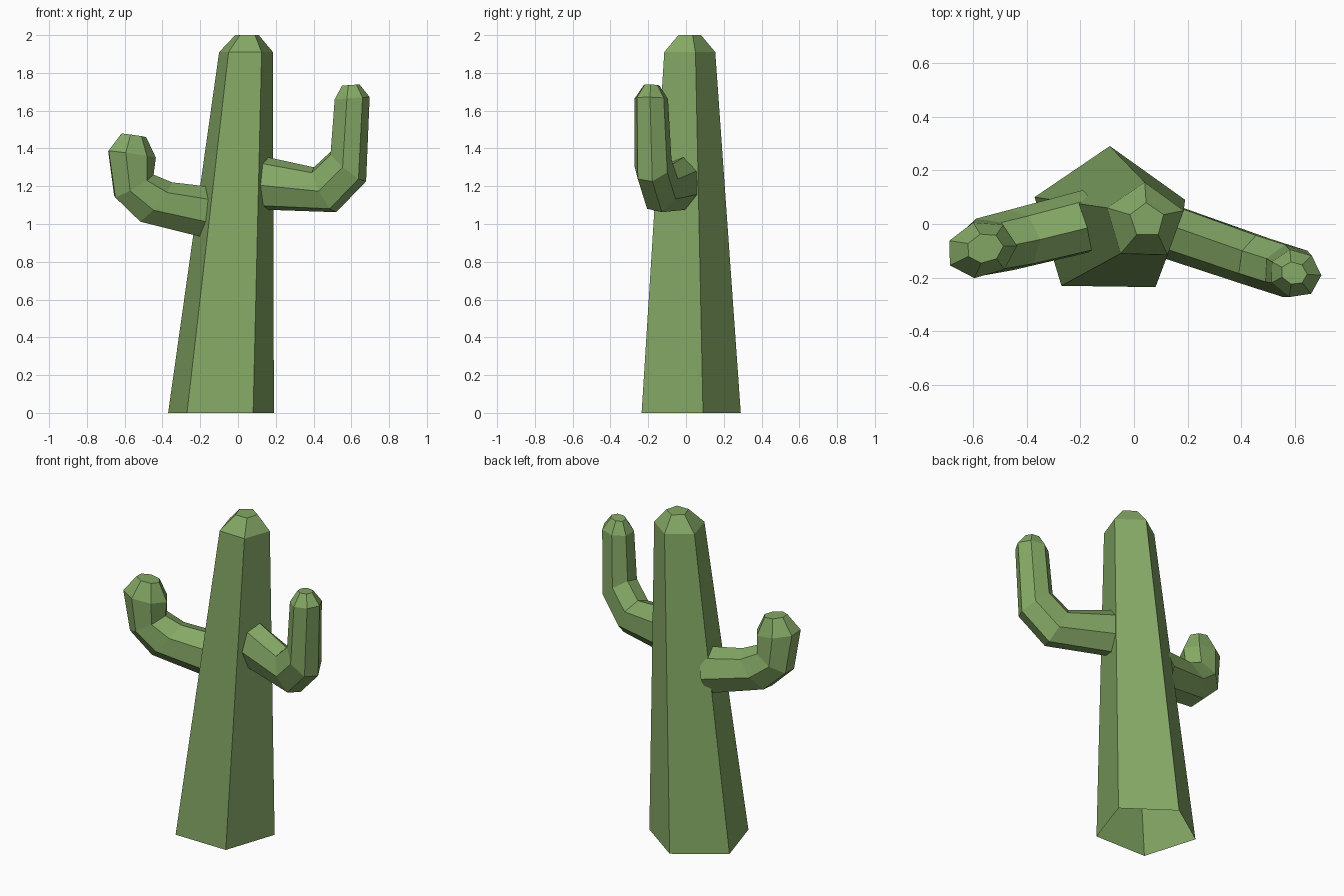
import bpy
import math
from mathutils import Vector

default_cube = bpy.data.objects.get("Cube")
if default_cube:
    bpy.data.objects.remove(default_cube)

GREEN = (0.23, 0.39, 0.13, 1)
mat = bpy.data.materials.new("cactus green")
mat.use_nodes = True
mat.diffuse_color = GREEN
bsdf = mat.node_tree.nodes["Principled BSDF"]
bsdf.inputs["Base Color"].default_value = GREEN
bsdf.inputs["Roughness"].default_value = 0.9


def loft(name, rings):
    """Join equal-sized rings with flat faces and cap the last one."""
    n = len(rings[0])
    verts = [p for ring in rings for p in ring]
    faces = []
    for r in range(len(rings) - 1):
        for i in range(n):
            a, b = r * n + i, r * n + (i + 1) % n
            faces.append((a, b, b + n, a + n))
    faces.append(tuple(range(len(verts) - n, len(verts))))
    mesh = bpy.data.meshes.new(name)
    mesh.from_pydata(verts, [], faces)
    mesh.materials.append(mat)
    obj = bpy.data.objects.new(name, mesh)
    bpy.context.collection.objects.link(obj)
    return obj


def arm(name, outward, sections, phase, sides=7):
    """Bent tube: each section is centre, tilt in degrees, in-plane and sideways radius."""
    out = Vector(outward).normalized()
    up = Vector((0, 0, 1))
    side = up.cross(out)
    rings = []
    for centre, tilt, r_plane, r_side in sections:
        t = math.radians(tilt)
        u = up * math.cos(t) - out * math.sin(t)
        ring = []
        for i in range(sides):
            a = math.radians(phase) - i * math.tau / sides
            ring.append(Vector(centre) + u * math.cos(a) * r_plane + side * math.sin(a) * r_side)
        rings.append(ring[::-1])
    return loft(name, rings)


# Tapered five-sided trunk, open underneath, with a bevelled tip
base = [(-0.09, 0.29), (-0.37, 0.10), (-0.27, -0.23), (0.08, -0.235), (0.19, 0.09)]
shoulder = [(0.04, 0.155), (-0.10, 0.06), (-0.05, -0.11), (0.125, -0.115), (0.185, 0.05)]
tip = [(0.045, 0.08), (-0.015, 0.035), (0.01, -0.04), (0.09, -0.04), (0.11, 0.035)]
loft("trunk", [[(x, y, z) for x, y in outline]
               for outline, z in ((base, 0), (shoulder, 1.91), (tip, 2))])

# Short thick arm
arm("right_arm", (-0.4, -0.1, 0), [
    ((-0.16, 0.01, 1.06), 12, 0.14, 0.12),
    ((-0.44, -0.06, 1.115), 40, 0.14, 0.115),
    ((-0.555, -0.085, 1.20), 60, 0.125, 0.11),
    ((-0.567, -0.095, 1.37), 98, 0.135, 0.105),
    ((-0.555, -0.09, 1.47), 98, 0.07, 0.055),
], phase=10)

# Long slim arm
arm("left_arm", (0.4, -0.13, 0), [
    ((0.12, -0.02, 1.215), -8, 0.145, 0.105),
    ((0.455, -0.135, 1.18), 27, 0.137, 0.10),
    ((0.58, -0.175, 1.305), 50, 0.128, 0.10),
    ((0.60, -0.185, 1.665), 94, 0.098, 0.09),
    ((0.595, -0.183, 1.735), 94, 0.05, 0.042),
], phase=10)
